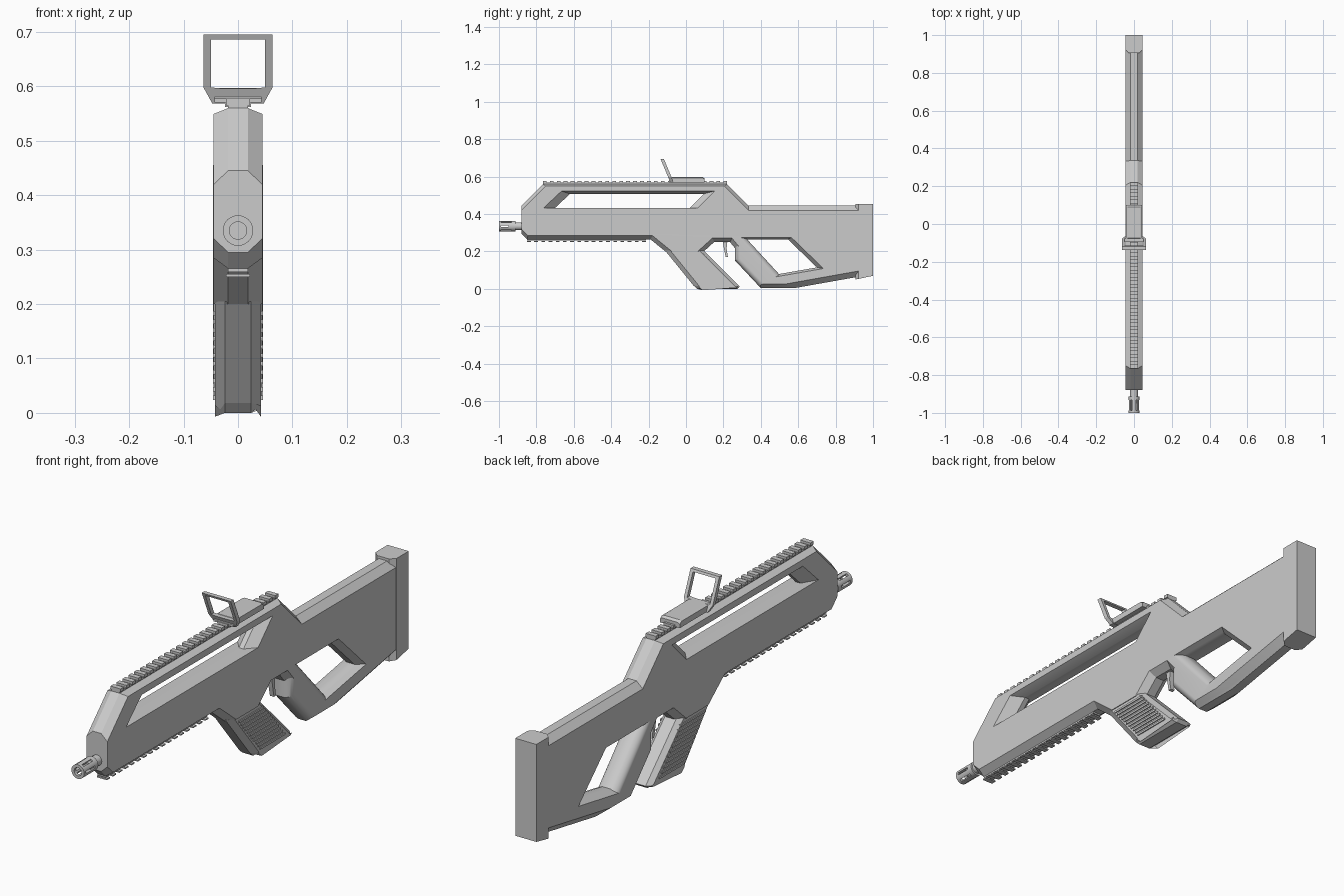
import bpy, bmesh, math
from mathutils import Vector, Matrix

if "Cube" in bpy.data.objects:
    bpy.data.objects.remove(bpy.data.objects["Cube"])

FLAT = 0.018   # half width of the unchamfered middle


def finish(bm, name, smooth=None):
    bmesh.ops.recalc_face_normals(bm, faces=bm.faces)
    me = bpy.data.meshes.new(name)
    bm.to_mesh(me)
    bm.free()
    ob = bpy.data.objects.new(name, me)
    bpy.context.collection.objects.link(ob)
    if smooth:
        activate(ob)
        bpy.ops.object.shade_smooth_by_angle(angle=math.radians(smooth))
    return ob


def activate(ob):
    bpy.ops.object.select_all(action='DESELECT')
    ob.select_set(True)
    bpy.context.view_layer.objects.active = ob


def inset(pts, dist):
    """Move every edge of a clockwise (y, z) outline inwards by its own distance."""
    out, n = [], len(pts)
    for i in range(n):
        a, b, c = (Vector(pts[k % n][:2]) for k in (i - 1, i, i + 1))
        u, v = (b - a).normalized(), (c - b).normalized()
        p = b + Vector((u.y, -u.x)) * dist[i - 1]
        q = b + Vector((v.y, -v.x)) * dist[i]
        cr = u.x * v.y - u.y * v.x
        w = q - p
        out.append(p + u * ((w.x * v.y - w.y * v.x) / cr))
    return out


def slab(name, pts, h, flat=FLAT, extra=0.0, smooth=None):
    """Loft a (y, z, inset[, 'r']) outline across x; 'r' edges are rounded, others chamfered."""
    rounded = any(len(p) > 3 for p in pts)
    xs = [flat] + ([h * math.sin(math.radians(a)) for a in (35, 48, 60, 72, 82)] if rounded else []) + [h]

    def ring(x):
        t, f = max(0, x - flat) / (h - flat), 1 - math.sqrt(max(0, 1 - (x / h) ** 2))
        return inset(pts, [p[2] * (f if len(p) > 3 else t) for p in pts])
    levels = [(x, ring(x)) for x in xs]
    if extra:
        levels.append((h + extra, levels[-1][1]))
    levels = [(-x, r) for x, r in reversed(levels)] + levels
    bm = bmesh.new()
    rings = [[bm.verts.new((x, p.x, p.y)) for p in r] for x, r in levels]
    n = len(pts)
    for a, b in zip(rings, rings[1:]):
        for i in range(n):
            bm.faces.new((a[i], a[(i + 1) % n], b[(i + 1) % n], b[i]))
    bm.faces.new(rings[0])
    bm.faces.new(rings[-1])
    return finish(bm, name, smooth)


def add_box(bm, x0, x1, y0, y1, z0, z1):
    m = Matrix.Translation(((x0 + x1) / 2, (y0 + y1) / 2, (z0 + z1) / 2))
    m = m @ Matrix.Diagonal((x1 - x0, y1 - y0, z1 - z0, 1))
    bmesh.ops.create_cube(bm, size=1, matrix=m)


def add_cyl(bm, r, y0, y1, z, seg=24):
    m = Matrix.Translation((0, (y0 + y1) / 2, z)) @ Matrix.Rotation(math.pi / 2, 4, 'X')
    bmesh.ops.create_cone(bm, cap_ends=True, segments=seg, radius1=r, radius2=r, depth=y1 - y0, matrix=m)


def cut(ob, cutter):
    activate(ob)
    mod = ob.modifiers.new("cut", 'BOOLEAN')
    mod.operation, mod.object, mod.solver = 'DIFFERENCE', cutter, 'EXACT'
    bpy.ops.object.modifier_apply(modifier=mod.name)
    bpy.data.objects.remove(cutter)


# Main body with stock and rounded hand grip
body = slab("body", [
    (-0.88, 0.295, 0), (-0.88, 0.445, 0.018), (-0.765, 0.56, 0.011), (0.22, 0.56, 0.018),
    (0.335, 0.445, 0.025), (0.95, 0.445, 0), (0.95, 0.07, 0.03), (0.59, 0.006, 0.02),
    (0.395, 0.006, 0.03, 'r'), (0.26, 0.15, 0.03, 'r'), (0.26, 0.22, 0.022), (0.235, 0.25, 0.022),
    (0.15, 0.25, 0.022), (0.095, 0.2, 0), (-0.11, 0.2, 0.022), (-0.19, 0.265, 0.02),
    (-0.85, 0.265, 0.018)], 0.045)

# Openings: long upper slot and stock opening
cut(body, slab("slot_cutter", [
    (-0.70, 0.433, -0.042), (-0.62, 0.508, -0.015), (0.095, 0.508, -0.03), (0.02, 0.433, -0.001)],
    0.045, 0.01, 0.01))
cut(body, slab("stock_cutter", [
    (0.33, 0.265, -0.01), (0.545, 0.265, -0.02), (0.70, 0.115, -0.012), (0.50, 0.08, -0.03, 'r')],
    0.045, FLAT, 0.01))
activate(body)
bpy.ops.object.shade_smooth_by_angle(angle=math.radians(25))

# Butt plate
slab("butt_plate", [(0.905, 0.455, 0), (1.0, 0.455, 0), (1.0, 0.07, 0), (0.905, 0.05, 0.018)],
     0.046, 0.026)

# Magazine
slab("magazine", [(-0.112, 0.205, 0), (0.095, 0.205, 0.016), (0.287, 0.012, 0.008),
                  (0.275, 0.0, 0.014), (0.06, 0.0, 0.014), (0.04, 0.018, 0.022)], 0.042, 0.024)

# Magazine side ribs
bm = bmesh.new()
for i in range(11):
    z = 0.024 + i * 0.0155
    y = 0.075 + (0.024 - z) * 0.86
    for s in (-1, 1):
        add_box(bm, s * 0.036, s * 0.046, y, y + 0.155, z, z + 0.008)
finish(bm, "magazine_ribs")


# Toothed rails above and below
def rail(name, y0, y1, z_base, z_mid, z_tip, pitch=0.0365):
    bm = bmesh.new()
    add_box(bm, -0.018, 0.018, y0, y1, z_base, z_mid)
    n = round((y1 - y0) / pitch)
    for i in range(n):
        y = y0 + (y1 - y0 - 0.02) * i / (n - 1)
        add_box(bm, -0.022, 0.022, y, y + 0.02, z_mid - 0.004, z_tip)
    return finish(bm, name)


rail("top_rail", -0.765, 0.22, 0.555, 0.569, 0.578)
rail("lower_rail", -0.85, -0.215, 0.27, 0.259, 0.25)

# Trigger
slab("trigger", [(0.195, 0.26, 0), (0.222, 0.26, 0), (0.217, 0.215, 0), (0.224, 0.172, 0),
                 (0.212, 0.170, 0), (0.204, 0.21, 0)], 0.009, 0.006)

# Sight base
slab("sight_base", [(-0.09, 0.578, 0), (-0.075, 0.597, 0.004), (0.09, 0.597, 0.004),
                    (0.10, 0.59, 0), (0.10, 0.57, 0), (-0.09, 0.57, 0)], 0.043, 0.034)
bm = bmesh.new()
add_box(bm, -0.024, 0.024, -0.085, 0.085, 0.562, 0.573)
finish(bm, "sight_clamp")

# Sight frame, leaning forward
bm = bmesh.new()
half_out = [(0.047, 0.568), (0.063, 0.597), (0.063, 0.695)]
half_in = [(0.030, 0.596), (0.050, 0.598), (0.050, 0.686)]
loops = []
for half in (half_out, half_in):
    full = half + [(-x, z) for x, z in reversed(half)]
    for t in (-0.009, 0.009):
        loops.append([bm.verts.new((x, -0.074 - (z - 0.568) * 0.42 + t, z)) for x, z in full])
of, ob_, nf, nb = loops
for a, b in ((of, ob_), (ob_, nb), (nb, nf), (nf, of)):
    for i in range(6):
        j = (i + 1) % 6
        bm.faces.new((a[i], a[j], b[j], b[i]))
finish(bm, "sight_frame")

# Barrel and slotted muzzle
Z = 0.335
bm = bmesh.new()
add_cyl(bm, 0.021, -0.95, -0.87, Z)
finish(bm, "barrel", 30)
bm = bmesh.new()
add_cyl(bm, 0.028, -1.0, -0.912, Z)
muzzle = finish(bm, "muzzle")
bm = bmesh.new()
add_cyl(bm, 0.016, -1.02, -0.93, Z)
cut(muzzle, finish(bm, "bore_cutter"))
for k in range(3):
    bm = bmesh.new()
    add_box(bm, -0.005, 0.005, -0.988, -0.932, -0.05, 0.05)
    bmesh.ops.rotate(bm, verts=bm.verts, matrix=Matrix.Rotation(math.pi / 3 * k + math.pi / 6, 3, 'Y'))
    bmesh.ops.translate(bm, verts=bm.verts, vec=(0, 0, Z))
    cut(muzzle, finish(bm, "vent_cutter"))
activate(muzzle)
bpy.ops.object.shade_smooth_by_angle(angle=math.radians(30))
